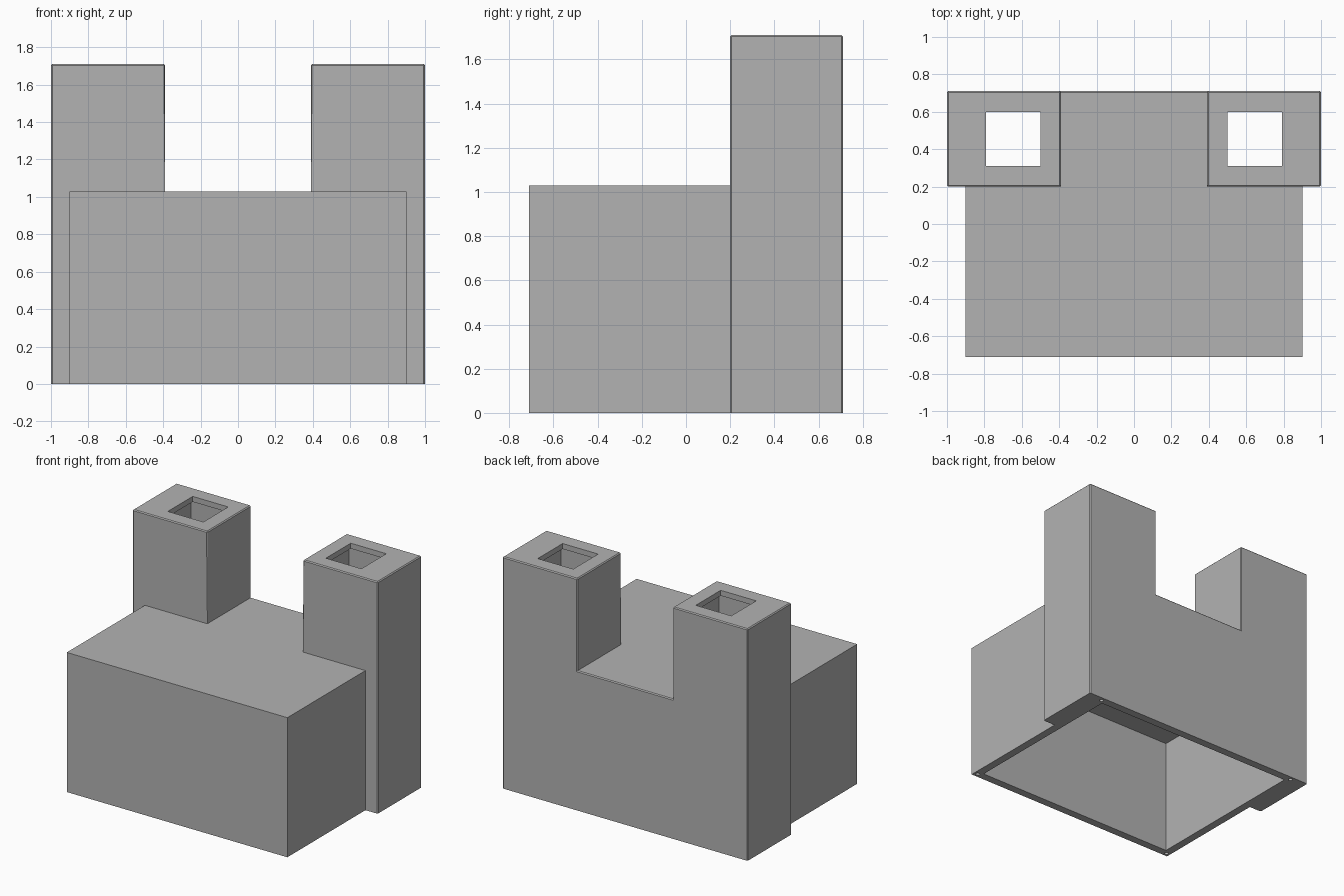
import bpy
import bmesh
from mathutils import Vector

cube = bpy.data.objects.get("Cube")
if cube:
    bpy.data.objects.remove(cube, do_unlink=True)

grey = bpy.data.materials.new("plain grey")
grey.use_nodes = True
grey.diffuse_color = (0.45, 0.45, 0.45, 1)
grey.node_tree.nodes["Principled BSDF"].inputs["Base Color"].default_value = grey.diffuse_color

WALL = 0.06
BACK, FRONT, TOWER_FRONT = 0.71, -0.71, 0.2
BODY_TOP, TOWER_TOP, CEILING = 1.03, 1.71, 0.87
INNER_X, INNER_Y = 0.84, BACK - WALL


def make_object(name, bm):
    mesh = bpy.data.meshes.new(name)
    bmesh.ops.recalc_face_normals(bm, faces=bm.faces)
    bm.to_mesh(mesh)
    bm.free()
    mesh.materials.append(grey)
    obj = bpy.data.objects.new(name, mesh)
    bpy.context.collection.objects.link(obj)
    return obj


def box(name, low, high):
    bm = bmesh.new()
    bmesh.ops.create_cube(bm, size=1)
    low, high = Vector(low), Vector(high)
    for v in bm.verts:
        v.co = (low + high) / 2 + v.co * (high - low)
    return make_object(name, bm)


def combine(target, tool, operation):
    mod = target.modifiers.new(operation.title(), "BOOLEAN")
    mod.operation = operation
    mod.solver = "EXACT"
    mod.object = tool
    bpy.context.view_layer.objects.active = target
    bpy.ops.object.modifier_apply(modifier=mod.name)
    bpy.data.objects.remove(tool, do_unlink=True)


# Rear block: a U-shaped profile forming both towers, with softened edges
half = [(1, 0), (1, TOWER_TOP), (0.39, TOWER_TOP), (0.39, BODY_TOP)]
profile = half + [(-x, z) for x, z in reversed(half)]
bm = bmesh.new()
face = bm.faces.new([bm.verts.new((x, BACK, z)) for x, z in profile])
extruded = bmesh.ops.extrude_face_region(bm, geom=[face])["geom"]
for v in extruded:
    if isinstance(v, bmesh.types.BMVert):
        v.co.y = TOWER_FRONT
bmesh.ops.recalc_face_normals(bm, faces=bm.faces)
soft = [e for e in bm.edges
        if max(v.co.z for v in e.verts) > BODY_TOP + 0.01
        or (min(v.co.z for v in e.verts) > 0.5
            and min(v.co.y for v in e.verts) > 0.5)]
bmesh.ops.bevel(bm, geom=soft, offset=0.007, segments=1, affect="EDGES")
shell = make_object("tower_body", bm)

# Wide front body
combine(shell, box("front_body", (-0.9, FRONT, 0), (0.9, 0.4, BODY_TOP)), "UNION")

# Hollow underside
combine(shell, box("cavity", (-INNER_X, -INNER_Y, -0.1),
                   (INNER_X, INNER_Y, CEILING)), "DIFFERENCE")

for side in (-1, 1):
    # Tower shaft joining the cavity, and the narrower opening in its top
    for name, a, b, y0, y1, z in (
            ("shaft", 0.45, INNER_X, 0.26, INNER_Y, TOWER_TOP - 0.04),
            ("opening", 0.5, 0.79, 0.31, 0.6, TOWER_TOP + 0.1)):
        x0, x1 = sorted((side * a, side * b))
        combine(shell, box(name, (x0, y0, 0.8), (x1, y1, z)), "DIFFERENCE")

    # Small fixing holes at the corners of the bottom rim
    for y in (-0.68, 0.68):
        bm = bmesh.new()
        bmesh.ops.create_cone(bm, cap_ends=True, segments=12,
                              radius1=0.015, radius2=0.015, depth=0.2)
        bmesh.ops.translate(bm, verts=bm.verts, vec=(side * 0.87, y, 0))
        combine(shell, make_object("fixing_hole", bm), "DIFFERENCE")
